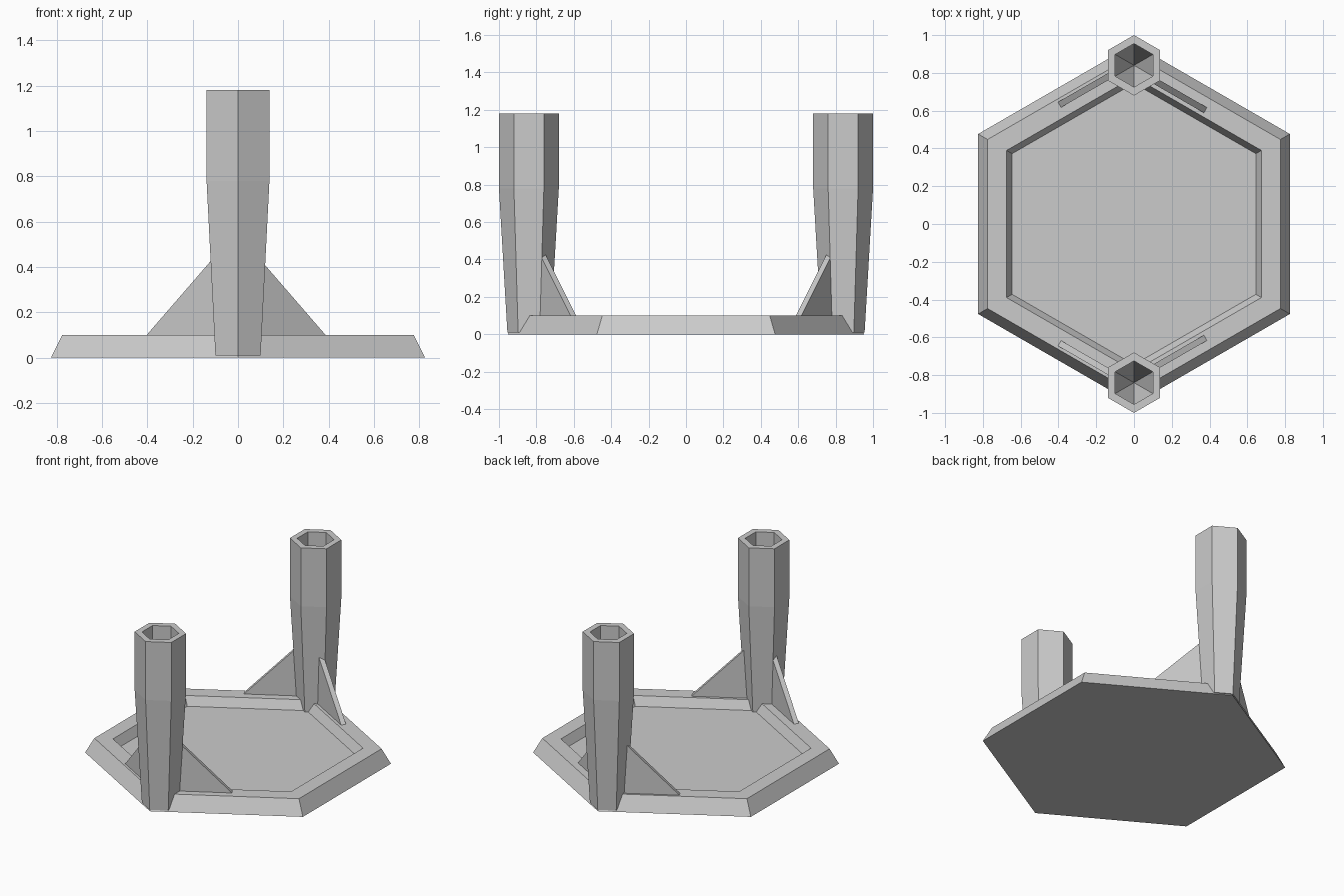
import bpy, bmesh
from math import sin, cos, radians
from mathutils import Vector

if "Cube" in bpy.data.objects:
    bpy.data.objects.remove(bpy.data.objects["Cube"], do_unlink=True)

SIDES = 6
POST_Y = 0.84

grey = bpy.data.materials.new("plain grey")
grey.use_nodes = True
colour = (0.6, 0.6, 0.6, 1)
grey.diffuse_color = colour
grey.node_tree.nodes["Principled BSDF"].inputs["Base Color"].default_value = colour


def finish(name, bm):
    bmesh.ops.recalc_face_normals(bm, faces=bm.faces)
    mesh = bpy.data.meshes.new(name)
    bm.to_mesh(mesh)
    bm.free()
    mesh.materials.append(grey)
    obj = bpy.data.objects.new(name, mesh)
    bpy.context.collection.objects.link(obj)
    return obj


def hex_turn(name, profile, y=0.0, closed=False):
    """Sweep a (radius, height) profile around a six-sided axis."""
    bm = bmesh.new()
    rings = []
    for r, z in profile:
        if r == 0:
            rings.append([bm.verts.new((0, y, z))] * SIDES)
        else:
            angles = [radians(90 + 360 / SIDES * i) for i in range(SIDES)]
            rings.append([bm.verts.new((r * cos(a), y + r * sin(a), z)) for a in angles])
    pairs = list(zip(rings, rings[1:]))
    if closed:
        pairs.append((rings[-1], rings[0]))
    for low, high in pairs:
        for i in range(SIDES):
            j = (i + 1) % SIDES
            corners = dict.fromkeys((low[i], low[j], high[j], high[i]))
            bm.faces.new(list(corners))
    return finish(name, bm)


def brace(name, side, end):
    """Triangular plate running along the rim, offset to one side of its line."""
    run = Vector((side * cos(radians(30)), -end * 0.5, 0))
    offset = Vector((-0.5, -side * end * cos(radians(30)), 0)) * 0.033
    origin = Vector((0, end * POST_Y, 0))
    bm = bmesh.new()
    outline = [(0.09, 0.08), (0.466, 0.08), (0.09, 0.456)]
    near = [bm.verts.new(origin + run * s + Vector((0, 0, z))) for s, z in outline]
    face = bm.faces.new(near)
    moved = bmesh.ops.extrude_face_region(bm, geom=[face])["geom"]
    bmesh.ops.translate(bm, vec=offset,
                        verts=[v for v in moved if isinstance(v, bmesh.types.BMVert)])
    # restore the near cap if the extrusion consumed it
    if not any(set(f.verts) == set(near) for f in bm.faces):
        bm.faces.new(near)
    return finish(name, bm)


# Sloped rim and recessed floor
hex_turn("base_rim", [(0.953, 0), (0.895, 0.1), (0.779, 0.1), (0.722, 0)], closed=True)
hex_turn("base_floor", [(0, 0), (0.722, 0), (0.745, 0.04), (0, 0.04)])

# Tapered hollow posts with pointed bores, and their braces
post = [(0, 0.01), (0.115, 0.01), (0.16, 0.78), (0.16, 1.18),
        (0.115, 1.18), (0.115, 0.78), (0, 0.4)]
for end, place in ((-1, "front"), (1, "back")):
    hex_turn(place + "_post", post, y=end * POST_Y)
    for side, hand in ((1, "left"), (-1, "right")):
        brace(f"{place}_{hand}_brace", side, end)
